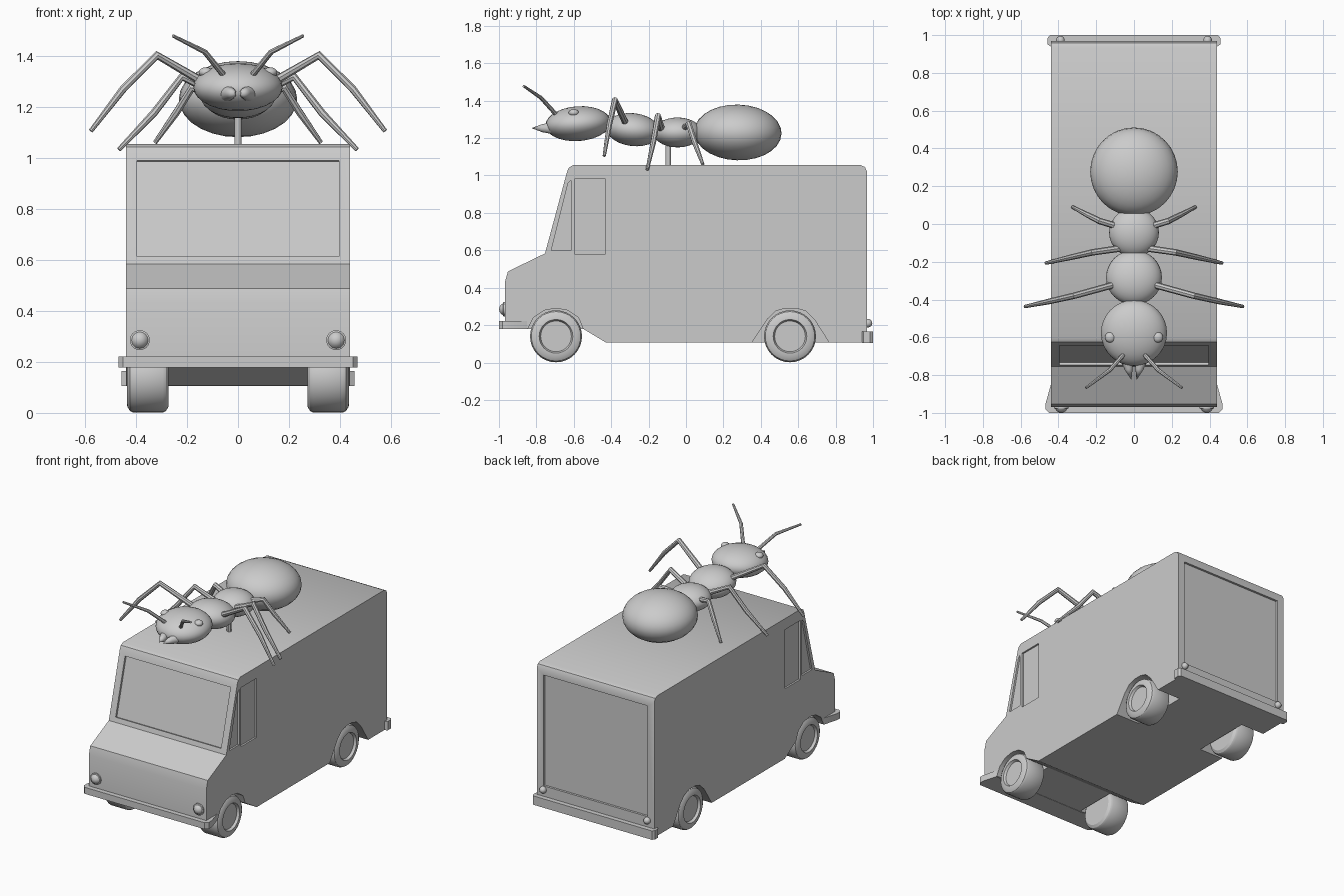
import bpy, bmesh, math
from mathutils import Vector

if "Cube" in bpy.data.objects:
    bpy.data.objects.remove(bpy.data.objects["Cube"])


def add(name, bm):
    bmesh.ops.recalc_face_normals(bm, faces=bm.faces)
    me = bpy.data.meshes.new(name)
    bm.to_mesh(me)
    bm.free()
    ob = bpy.data.objects.new(name, me)
    bpy.context.collection.objects.link(ob)
    return ob


def prism(name, pts, lo, hi, axis):
    """Extrude a 2D outline along x (points are y,z), y (x,z) or z (x,y)."""
    bm = bmesh.new()
    def at(p, t):
        v = list(p)
        v.insert("xyz".index(axis), t)
        return bm.verts.new(v)
    a, b = [at(p, lo) for p in pts], [at(p, hi) for p in pts]
    bm.faces.new(a)
    bm.faces.new(b[::-1])
    for i in range(len(pts)):
        j = (i + 1) % len(pts)
        bm.faces.new((a[i], a[j], b[j], b[i]))
    return add(name, bm)


def rect(a0, b0, a1, b1):
    return [(a0, b0), (a1, b0), (a1, b1), (a0, b1)]


def lathe(name, profile, axis, centre, n=32):
    """Revolve (distance, radius) pairs around an axis direction."""
    axis = Vector(axis).normalized()
    u = axis.orthogonal().normalized()
    w = axis.cross(u)
    c = Vector(centre)
    bm = bmesh.new()
    rings = []
    for d, r in profile:
        if r == 0:
            rings.append([bm.verts.new(c + axis * d)] * n)
        else:
            rings.append([bm.verts.new(c + axis * d + r * (u * math.cos(2 * math.pi * k / n)
                          + w * math.sin(2 * math.pi * k / n))) for k in range(n)])
    for p, q in zip(rings, rings[1:]):
        for k in range(n):
            m = (k + 1) % n
            vs = list(dict.fromkeys((p[k], p[m], q[m], q[k])))
            if len(vs) > 2:
                bm.faces.new(vs)
    return add(name, bm)


def ellipsoid(name, centre, radii, tilt=0, seg=32, rings=14):
    bpy.ops.mesh.primitive_uv_sphere_add(segments=seg, ring_count=rings, radius=1,
                                         location=centre, rotation=(tilt, 0, 0))
    ob = bpy.context.object
    ob.name, ob.scale = name, radii
    return ob


def tube(name, pts, radii):
    cu = bpy.data.curves.new(name, 'CURVE')
    cu.dimensions = '3D'
    cu.bevel_depth, cu.bevel_resolution, cu.use_fill_caps = 1, 2, True
    sp = cu.splines.new('POLY')
    sp.points.add(len(pts) - 1)
    for q, p, r in zip(sp.points, pts, radii):
        q.co, q.radius = (*p, 1), r
    tmp = bpy.data.objects.new(name, cu)
    bpy.context.collection.objects.link(tmp)
    me = bpy.data.meshes.new_from_object(tmp.evaluated_get(bpy.context.evaluated_depsgraph_get()))
    bpy.data.objects.remove(tmp)
    ob = bpy.data.objects.new(name, me)
    bpy.context.collection.objects.link(ob)


# Van body: one side profile across the full width
body = prism("van_body", [
    (-0.968, 0.18), (-0.968, 0.43), (-0.952, 0.487), (-0.754, 0.583), (-0.636, 1.02),
    (-0.625, 1.043), (-0.604, 1.055), (0.935, 1.055), (0.957, 1.045), (0.968, 1.02),
    (0.968, 0.107), (-0.428, 0.107), (-0.55, 0.18)], -0.44, 0.44, 'x')

# Cutters: windscreen, rear door, side windows and wheel arches
cutters = [
    prism("windscreen_cut", [(-0.732, 0.61), (-0.631, 0.985), (-0.72, 1.01), (-0.82, 0.635)],
          -0.395, 0.395, 'x'),
    prism("rear_door_cut", rect(-0.39, 0.235, 0.39, 0.985), 0.953, 1.1, 'y')]
front_arch = [(-0.55, 0.05), (-0.55, 0.18), (-0.575, 0.24), (-0.63, 0.278), (-0.695, 0.29),
              (-0.76, 0.278), (-0.815, 0.24), (-0.845, 0.18), (-0.845, 0.05)]
rear_arch = [(0.315, 0.05), (0.353, 0.107), (0.435, 0.232), (0.48, 0.275), (0.53, 0.29),
             (0.59, 0.29), (0.64, 0.275), (0.685, 0.232), (0.765, 0.107), (0.803, 0.05)]
for s in (-1, 1):
    for name, pts, depth in (
            ("front_arch_cut", front_arch, 0.26), ("rear_arch_cut", rear_arch, 0.26),
            ("door_window_cut", rect(-0.595, 0.58, -0.43, 0.98), 0.428),
            ("quarter_window_cut", [(-0.615, 0.975), (-0.615, 0.6), (-0.72, 0.6), (-0.63, 0.96)], 0.428)):
        cutters.append(prism(name, pts, s * depth, s * 0.6, 'x'))
for c in cutters:
    m = body.modifiers.new(c.name, 'BOOLEAN')
    m.object, m.operation, m.solver = c, 'DIFFERENCE', 'EXACT'
bpy.context.view_layer.update()
baked = bpy.data.meshes.new_from_object(body.evaluated_get(bpy.context.evaluated_depsgraph_get()))
body.modifiers.clear()
body.data = baked
for c in cutters:
    bpy.data.objects.remove(c)

# Bumpers
half = [(0.44, -0.85), (0.468, -0.95), (0.468, -0.98), (0.45, -1.0)]
prism("front_bumper", half + [(-x, y) for x, y in half[::-1]], 0.178, 0.222, 'z')
half = [(0.44, 0.94), (0.457, 0.95), (0.457, 0.985), (0.445, 1.0)]
prism("rear_bumper", half + [(-x, y) for x, y in half[::-1]], 0.105, 0.165, 'z')

# Wheels and lights
for s in (-1, 1):
    for end, y in (("front", -0.695), ("rear", 0.556)):
        lathe(end + "_wheel", [(0.272, 0), (0.272, 0.115), (0.282, 0.132), (0.295, 0.139),
                               (0.41, 0.139), (0.424, 0.132), (0.434, 0.115), (0.436, 0.09),
                               (0.42, 0.082), (0.42, 0)], (s, 0, 0), (0, y, 0.14))
    lathe("headlight", [(0.95, 0), (0.95, 0.039), (0.976, 0.039), (0.978, 0.032), (0.99, 0.024),
                        (0.997, 0.012), (0.999, 0)], (0, -1, 0), (s * 0.385, 0, 0.285), 24)
    ellipsoid("tail_light", (s * 0.39, 0.972, 0.21), (0.023, 0.024, 0.023), 0, 16, 8)

# Ant body segments and mounting post
ellipsoid("ant_head", (0, -0.577, 1.277), (0.175, 0.175, 0.093), 0.07)
ellipsoid("ant_front_thorax", (0, -0.283, 1.245), (0.148, 0.146, 0.088), -0.12)
ellipsoid("ant_rear_thorax", (0, -0.045, 1.23), (0.132, 0.13, 0.08))
ellipsoid("ant_abdomen", (0, 0.277, 1.23), (0.232, 0.234, 0.149), -0.03)
lathe("ant_post", [(1.04, 0), (1.04, 0.015), (1.2, 0.015), (1.2, 0)], (0, 0, 1), (0, -0.095, 0), 12)

# Ant legs, feelers, eyes and jaws, mirrored left and right
limbs = {
    "ant_front_leg": [(0.10, -0.32, 1.275), (0.318, -0.38, 1.402), (0.45, -0.41, 1.27), (0.577, -0.437, 1.105)],
    "ant_middle_leg": [(0.08, -0.13, 1.25), (0.22, -0.15, 1.318), (0.33, -0.175, 1.175), (0.467, -0.207, 1.032)],
    "ant_rear_leg": [(0.08, -0.015, 1.25), (0.18, 0.015, 1.275), (0.24, 0.045, 1.18), (0.325, 0.09, 1.06)],
    "ant_feeler": [(0.045, -0.68, 1.31), (0.13, -0.775, 1.415), (0.255, -0.868, 1.478)]}
for s in (-1, 1):
    for name, pts in limbs.items():
        radii = (0.012, 0.011, 0.007) if "feeler" in name else (0.018, 0.017, 0.015, 0.009)
        tube(name, [(s * x, y, z) for x, y, z in pts], radii)
    ellipsoid("ant_eye", (s * 0.126, -0.6, 1.335), (0.028, 0.028, 0.02), 0, 16, 8)
    lathe("ant_jaw", [(0, 0), (0, 0.035), (0.07, 0.022), (0.13, 0)], (-s * 0.25, -1, 0),
          (s * 0.045, -0.7, 1.253), 12)

# Smooth curved parts, keep hard edges
bpy.ops.object.select_all(action='SELECT')
bpy.context.view_layer.objects.active = body
bpy.ops.object.shade_smooth_by_angle(angle=math.radians(30))
